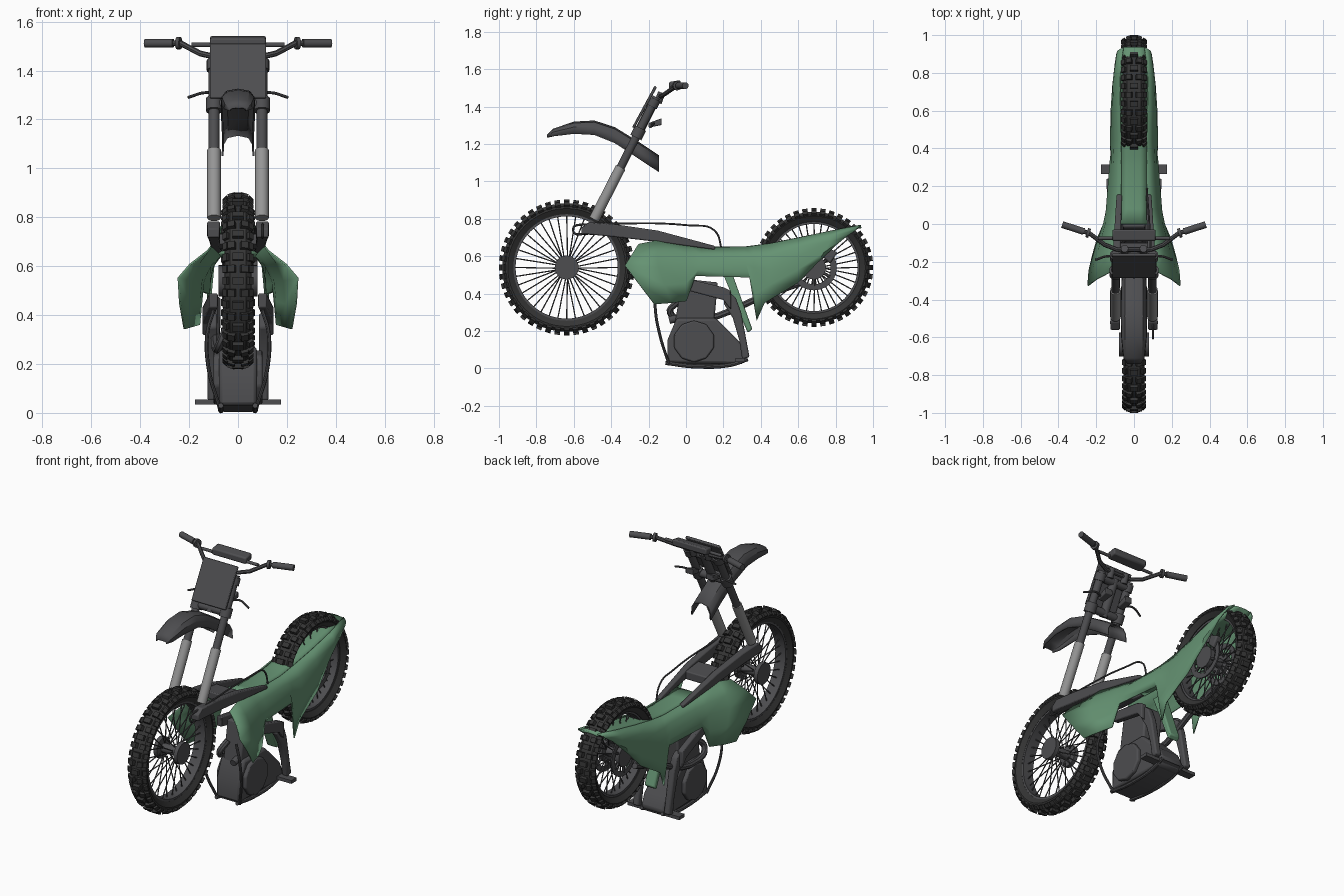
import bpy, bmesh
from math import pi, sin, cos
from mathutils import Vector, Matrix

if "Cube" in bpy.data.objects:
    bpy.data.objects.remove(bpy.data.objects["Cube"])

def material(name, r, g, b):
    m = bpy.data.materials.new(name)
    m.diffuse_color = (r, g, b, 1)
    m.use_nodes = True
    m.node_tree.nodes["Principled BSDF"].inputs["Base Color"].default_value = m.diffuse_color
    return m

GREEN = material("green_plastic", .13, .29, .17)
DARK = material("dark_grey", .075, .075, .08)
RUBBER = material("rubber", .035, .035, .035)
METAL = material("fork_grey", .3, .3, .3)

def finish(name, bm, mat=DARK, mirror=False, solid=0, bevel=0):
    bmesh.ops.recalc_face_normals(bm, faces=bm.faces)
    me = bpy.data.meshes.new(name)
    bm.to_mesh(me)
    bm.free()
    ob = bpy.data.objects.new(name, me)
    bpy.context.collection.objects.link(ob)
    me.materials.append(mat)
    if solid:
        ob.modifiers.new("Solid", 'SOLIDIFY').thickness = solid
    if bevel:
        b = ob.modifiers.new("Bevel", 'BEVEL')
        b.width, b.segments = bevel, 2
    if mirror:
        ob.modifiers.new("Mirror", 'MIRROR')
    bpy.context.view_layer.objects.active = ob
    bpy.ops.object.select_all(action='DESELECT')
    ob.select_set(True)
    bpy.ops.object.shade_smooth_by_angle(angle=.6)
    return ob

def grid(bm, rows, loop_u=False, loop_v=False):
    vs = [[bm.verts.new(p) for p in r] for r in rows]
    n, k = len(vs), len(vs[0])
    for i in range(n if loop_u else n - 1):
        for j in range(k if loop_v else k - 1):
            a, b = vs[i], vs[(i + 1) % n]
            bm.faces.new((a[j], b[j], b[(j + 1) % k], a[(j + 1) % k]))
    return vs

def lathe(name, profile, cy, cz, mat=DARK, seg=64):
    bm = bmesh.new()
    grid(bm, [[(x, cy + r * sin(2 * pi * i / seg), cz + r * cos(2 * pi * i / seg))
               for x, r in profile] for i in range(seg)], True, True)
    return finish(name, bm, mat)

def loft(name, rows, mat=DARK, **kw):
    """Closed beam from (x, y, z, half width, half height) stations."""
    bm = bmesh.new()
    vs = grid(bm, [[(x - a, y, z - b), (x + a, y, z - b), (x + a, y, z + b), (x - a, y, z + b)]
                   for x, y, z, a, b in rows], False, True)
    bm.faces.new(vs[0])
    bm.faces.new(vs[-1])
    return finish(name, bm, mat, **kw)

def plate(name, pts, x0, x1, mat=DARK, **kw):
    bm = bmesh.new()
    vs = grid(bm, [[(x, y, z) for y, z in pts] for x in (x0, x1)], False, True)
    bm.faces.new(vs[0])
    bm.faces.new(vs[1])
    return finish(name, bm, mat, **kw)

def rods(name, items, mat=DARK, seg=16, **kw):
    bm = bmesh.new()
    for p, q, r in items:
        p, q = Vector(p), Vector(q)
        d = q - p
        m = Matrix.Translation((p + q) / 2) @ d.to_track_quat('Z', 'Y').to_matrix().to_4x4()
        bmesh.ops.create_cone(bm, cap_ends=True, segments=seg, radius1=r, radius2=r, depth=d.length, matrix=m)
    return finish(name, bm, mat, **kw)

def tube(name, pts, r, mat=DARK, mirror=False, smooth=True):
    cu = bpy.data.curves.new(name, 'CURVE')
    cu.dimensions, cu.bevel_depth, cu.bevel_resolution = '3D', r, 2
    cu.use_fill_caps, cu.resolution_u = True, 6
    s = cu.splines.new('BEZIER' if smooth else 'POLY')
    pt = s.bezier_points if smooth else s.points
    pt.add(len(pts) - 1)
    for b, p in zip(pt, pts):
        b.co = p if smooth else (*p, 1)
        if smooth:
            b.handle_left_type = b.handle_right_type = 'AUTO'
    tmp = bpy.data.objects.new(name + "_path", cu)
    bpy.context.collection.objects.link(tmp)
    bm = bmesh.new()
    bm.from_mesh(tmp.to_mesh())
    tmp.to_mesh_clear()
    bpy.data.objects.remove(tmp)
    return finish(name, bm, mat, mirror=mirror)

# Wheels: tyre, knobs, rim, spokes, hub
def wheel(tag, cy, R, ri, w, hub, knobs):
    cz, c = .54, Vector((0, cy, .54))
    ring = lambda a, r: Vector((0, r * sin(a), r * cos(a)))
    half = [(.6 * w, ri), (.92 * w, ri + .03), (.9 * w, R - .035), (.55 * w, R - .018)]
    lathe(tag + "_tyre", half + [(-x, r) for x, r in half[::-1]], cy, cz, RUBBER)
    lathe(tag + "_rim", [(x, ri + r) for x, r in ((.035, -.012), (.035, .008), (-.035, .008), (-.035, -.012))], cy, cz)
    bm = bmesh.new()
    for i in range(knobs):
        rows = [(0, .01, .022, 0)] if i % 2 else [(s * .026, .014, .015, s * .3) for s in (-1, 1)]
        rows += [(s * .8 * w, .028, .012, s * .75) for s in (-1, 1)]
        for x, d, hw, tilt in rows:
            m = (Matrix.Translation(c) @ Matrix.Rotation(2 * pi * i / knobs, 4, 'X') @ Matrix.Translation((x, 0, R - d))
                 @ Matrix.Rotation(tilt, 4, 'Y') @ Matrix.Diagonal((2 * hw, pi * R / knobs * 1.15, .022, 1)))
            bmesh.ops.create_cube(bm, size=1, matrix=m)
    finish(tag + "_knobs", bm, RUBBER)
    sp = []
    for i in range(36):
        a = 2 * pi * i / 36
        b = a + (.1 if i % 4 < 2 else -.1)
        sp.append((c + ring(b, .045) + Vector((.035 * (-1) ** i, 0, 0)), c + ring(a, ri), .0035))
    rods(tag + "_spokes", sp, seg=5)
    X = Vector((1, 0, 0))
    rods(tag + "_hub", [(c - X * hub, c + X * hub, .028)] +
         [(c + X * s * (hub - .025), c + X * s * hub, .064) for s in (-1, 1)], seg=24)

wheel("front_wheel", -.638, .362, .285, .06, .08, 44)
wheel("rear_wheel", .684, .316, .245, .066, .07, 40)
for n, x in (("brake_disc", .058), ("rear_sprocket", -.058)):
    lathe(n, [(x - .004, .09), (x + .004, .09), (x + .004, .122), (x - .004, .122)], .684, .54, seg=40)
    rods(n + "_arms", [((x, .684 + .05 * sin(a), .54 + .05 * cos(a)), (x, .684 + .1 * sin(a), .54 + .1 * cos(a)), .008)
                       for a in [i * pi / 3 for i in range(6)]], seg=6)
plate("brake_caliper", [(.73, .6), (.77, .56), (.81, .62), (.75, .65)], .04, .08, bevel=.008)

# Fork: everything follows one tilted line
def fk(x, z):
    return (x, -.49 + (z - .8) * .51, z)
rods("fork_lower", [(fk(.098, .797), fk(.098, 1.075), .028)], METAL, 20, mirror=True)
rods("fork_upper", [(fk(.098, a), fk(.098, b), r) for a, b, r in
                    ((1.06, 1.45, .022), (1.235, 1.285, .033), (1.4, 1.44, .03))], seg=20, mirror=True)
rods("triple_clamp", [(fk(-.1, z), fk(.1, z), .024) for z in (1.26, 1.42)] + [(fk(0, 1.24), fk(0, 1.44), .025)], seg=12)
plate("number_plate", [(-.288, 1.29), (-.276, 1.285), (-.155, 1.503), (-.168, 1.512)], -.115, .115, bevel=.004)

# Handlebar
tube("handlebar", [(0, -.135, 1.455), (.09, -.135, 1.455), (.155, -.11, 1.47), (.235, -.05, 1.512), (.375, -.005, 1.512)],
     .012, mirror=True, smooth=False)
rods("grips", [((.265, -.04, 1.512), (.38, -.003, 1.512), .018), ((.235, -.05, 1.512), (.25, -.045, 1.512), .025),
               ((.05, -.15, 1.42), (.05, -.13, 1.475), .02)], mirror=True)
rods("crossbar", [((-.19, -.075, 1.505), (.19, -.075, 1.505), .009)])
loft("crossbar_pad", [(0, -.09, 1.512, .115, .02), (0, -.03, 1.522, .115, .02)], bevel=.008)
tube("lever", [(.07, -.19, 1.3), (.13, -.17, 1.31), (.205, -.19, 1.29)], .006, mirror=True)
loft("lever_mount", [(.07, -.2, 1.3, .02, .012), (.07, -.13, 1.32, .025, .018)], mirror=True, bevel=.004)

# Front fender: arched sections along a path of y, z, half width, drop
bm = bmesh.new()
rows = []
for y, z, w, d in [(-.742, 1.25, .035, .015), (-.71, 1.282, .056, .04), (-.6, 1.32, .068, .065), (-.49, 1.326, .07, .077),
                   (-.38, 1.29, .069, .085), (-.25, 1.21, .065, .09), (-.145, 1.14, .067, .09)]:
    half = [(w, y, z - d), (w * .97, y, z - .45 * d), (w * .7, y, z - .12 * d)]
    rows.append(half + [(0, y, z)] + [(-x, a, b) for x, a, b in half[::-1]])
grid(bm, rows)
finish("front_fender", bm, solid=.008)

# Swingarm
loft("swingarm", [(.1, -.56, .735, .025, .018), (.1, -.52, .75, .026, .033), (.097, -.38, .737, .022, .034),
                  (.092, -.15, .707, .02, .03), (.078, .155, .645, .014, .01)], mirror=True, bevel=.006)
loft("swingarm_bridge", [(0, -.23, .71, .09, .022), (0, -.1, .695, .085, .025)], bevel=.006)
tube("brake_hose", [(.1, -.5, .775), (.1, -.605, .74), (.1, -.5, .72)], .006)
tube("cable", [(.105, -.5, .775), (.08, .02, .765), (.07, .15, .74), (.07, .195, .62)], .005)

# Green bodywork: columns of top edge, widest point and lower edge; the rest is interpolated
cols = [
    [(.12, -.255, .66), (.24, -.328, .55), (.215, -.17, .343)],
    [(.105, -.16, .68), (.185, -.15, .54), (.19, -.08, .35)],
    [(.08, 0, .66), (.145, 0, .55), (.155, 0, .36)],
    [(.065, .08, .645), (.13, .08, .56), (.142, .05, .495)],
    [(.065, .31, .646), (.112, .32, .56), (.118, .34, .487)],
    [(.065, .36, .652), (.112, .36, .54), (.11, .378, .255)],
    [(.065, .45, .665), (.112, .45, .53), (.115, .42, .35)],
    [(.07, .6, .695), (.11, .6, .6), (.11, .6, .46)],
    [(.07, .78, .732), (.103, .77, .68), (.1, .7, .565)],
    [(.055, .935, .762), (.085, .905, .737), (.09, .8, .665)]]
bm = bmesh.new()
rows = []
for t, m, b in [[Vector(p) for p in c] for c in cols]:
    out = Vector((.012, 0, 0))
    rows.append([t, (t + m) / 2 + out, m, (m + b) / 2 + out / 2, b])
grid(bm, rows)
finish("side_panels", bm, GREEN, mirror=True, solid=-.008)
bm = bmesh.new()
grid(bm, [[(x * f, y, z + .006 * (1 - f * f)) for f in (-1, -.5, 0, .5, 1)] for x, y, z in [c[0] for c in cols[2:]]])
finish("seat_and_tail", bm, GREEN, solid=.012)
plate("rear_shock", [(.2, .5), (.25, .5), (.355, .21), (.33, .19)], -.035, .035, GREEN, bevel=.008)

# Engine
plate("crankcase", [(-.1, .03), (.3, .022), (.33, .06), (.3, .13), (.16, .27), (-.05, .27), (-.1, .15)], -.078, .078, bevel=.015)
plate("cylinder", [(-.06, .24), (.15, .24), (.17, .46), (-.02, .48)], -.06, .06, bevel=.01)
rods("engine_covers", [((s * .07, .043, .145), (s * .1, .043, .145), .112) for s in (-1, 1)], seg=10, bevel=.008)
tube("exhaust", [(-.04, -.04, .36), (-.065, -.085, .3), (-.085, .02, .26), (-.088, .45, .4), (-.088, .62, .46)], .018)
rods("intake_stub", [((.03, -.09, .258), (.03, .0, .28), .02)])

# Frame cradle
loft("frame_spar", [(.1, -.04, .46, .018, .03), (.128, .2, .4, .018, .034), (.128, .24, .365, .018, .05)], mirror=True, bevel=.006)
plate("frame_rear", [(.2, .35), (.225, .41), (.265, .38), (.295, .3), (.34, .06), (.3, .05), (.285, .15), (.25, .27)],
      .085, .125, mirror=True, bevel=.008)
tube("down_tube", [(.1, -.16, .42), (.125, -.165, .33), (.12, -.14, .18), (.075, -.09, .02)], .008, mirror=True)
tube("skid_rail", [(.07, -.11, .03), (.07, .05, .011), (.07, .24, .02), (.07, .33, .05)], .011, mirror=True)
plate("skid_plate", [(-.1, .03), (.06, .003), (.25, .012), (.33, .045)], -.06, .06)
loft("foot_peg", [(.125, .265, .045, .05, .01), (.125, .315, .045, .05, .01)], mirror=True)
